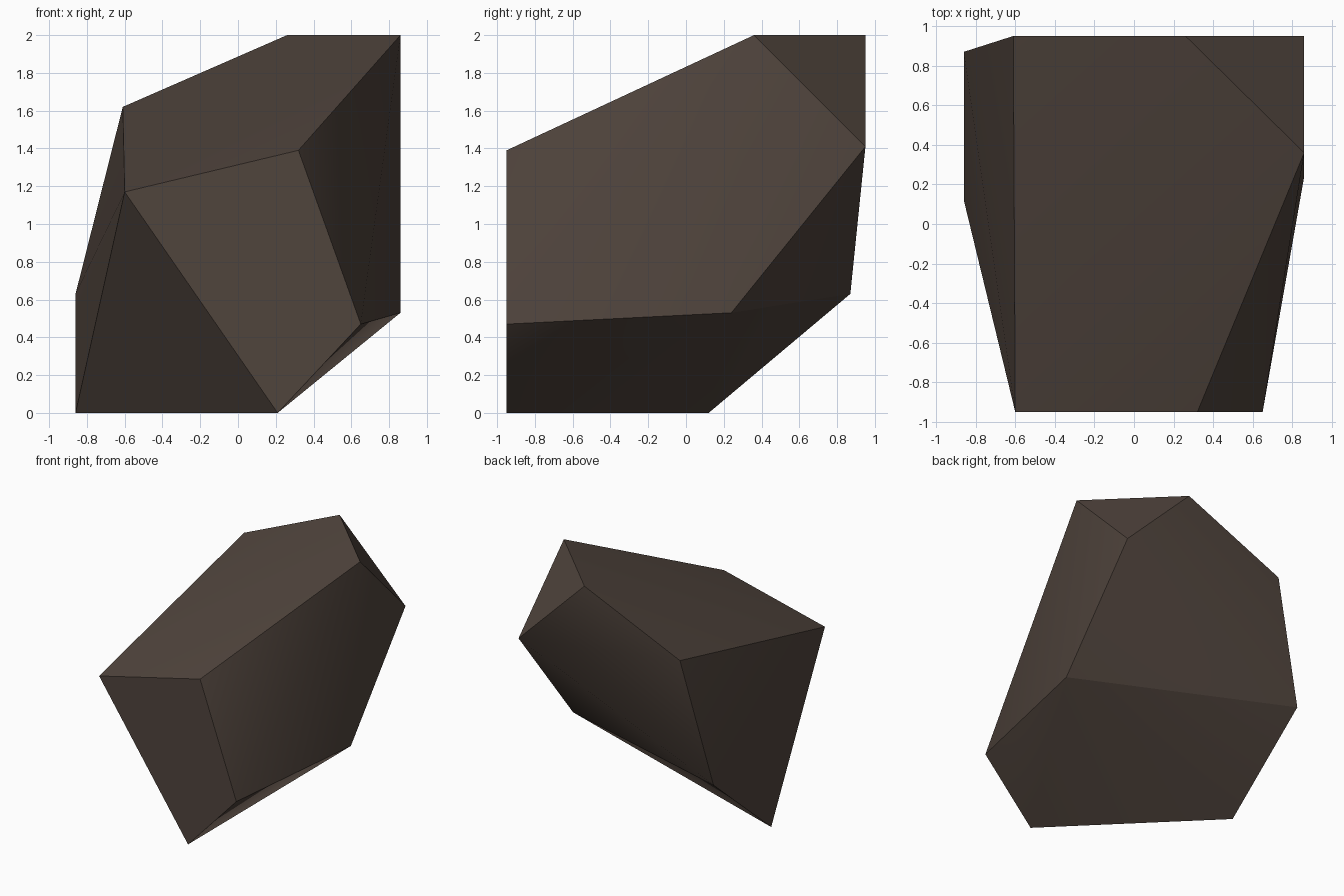
import bpy
import bmesh

cube = bpy.data.objects.get("Cube")
if cube:
    bpy.data.objects.remove(cube, do_unlink=True)

# Stone colour
stone = bpy.data.materials.new("dark_brown_stone")
stone.use_nodes = True
colour = (0.08, 0.058, 0.046, 1)
stone.diffuse_color = colour
shader = next(n for n in stone.node_tree.nodes if n.type == 'BSDF_PRINCIPLED')
shader.inputs["Base Color"].default_value = colour
shader.inputs["Roughness"].default_value = 0.9

# Rock corners
corners = {
    "A": (0.26, 0.95, 2.0),     # top back
    "B": (0.86, 0.36, 2.0),     # top side
    "D": (0.86, 0.95, 1.41),    # below the clipped top corner
    "E": (0.86, 0.24, 0.53),    # low side
    "F": (0.32, -0.95, 1.39),   # front top, left
    "G": (0.65, -0.95, 0.47),   # front low, left
    "H": (-0.60, -0.95, 1.17),  # front top, right
    "I": (0.21, -0.95, 0.0),    # front foot
    "J": (-0.86, 0.12, 0.0),    # side foot
    "K": (-0.86, 0.87, 0.63),   # back low, right
    "L": (-0.61, 0.95, 1.62),   # back top, right
}
# Outlines of the rock's broad facets
facets = ["ABD", "HFBAL", "BDEGF", "ALKED", "HLKJ", "HFGI", "HIJ", "EKJIG"]
ridges = {frozenset(pair) for f in facets for pair in zip(f, f[1:] + f[0])}

# Rock body: a convex hull with crisp ridges between the facets
bm = bmesh.new()
names = {bm.verts.new(co): name for name, co in corners.items()}
bmesh.ops.convex_hull(bm, input=list(bm.verts))
bmesh.ops.recalc_face_normals(bm, faces=list(bm.faces))
for face in bm.faces:
    face.smooth = True
for edge in bm.edges:
    edge.smooth = frozenset(names[v] for v in edge.verts) not in ridges

mesh = bpy.data.meshes.new("rock")
bm.to_mesh(mesh)
bm.free()
mesh.materials.append(stone)
rock = bpy.data.objects.new("rock", mesh)
bpy.context.collection.objects.link(rock)
